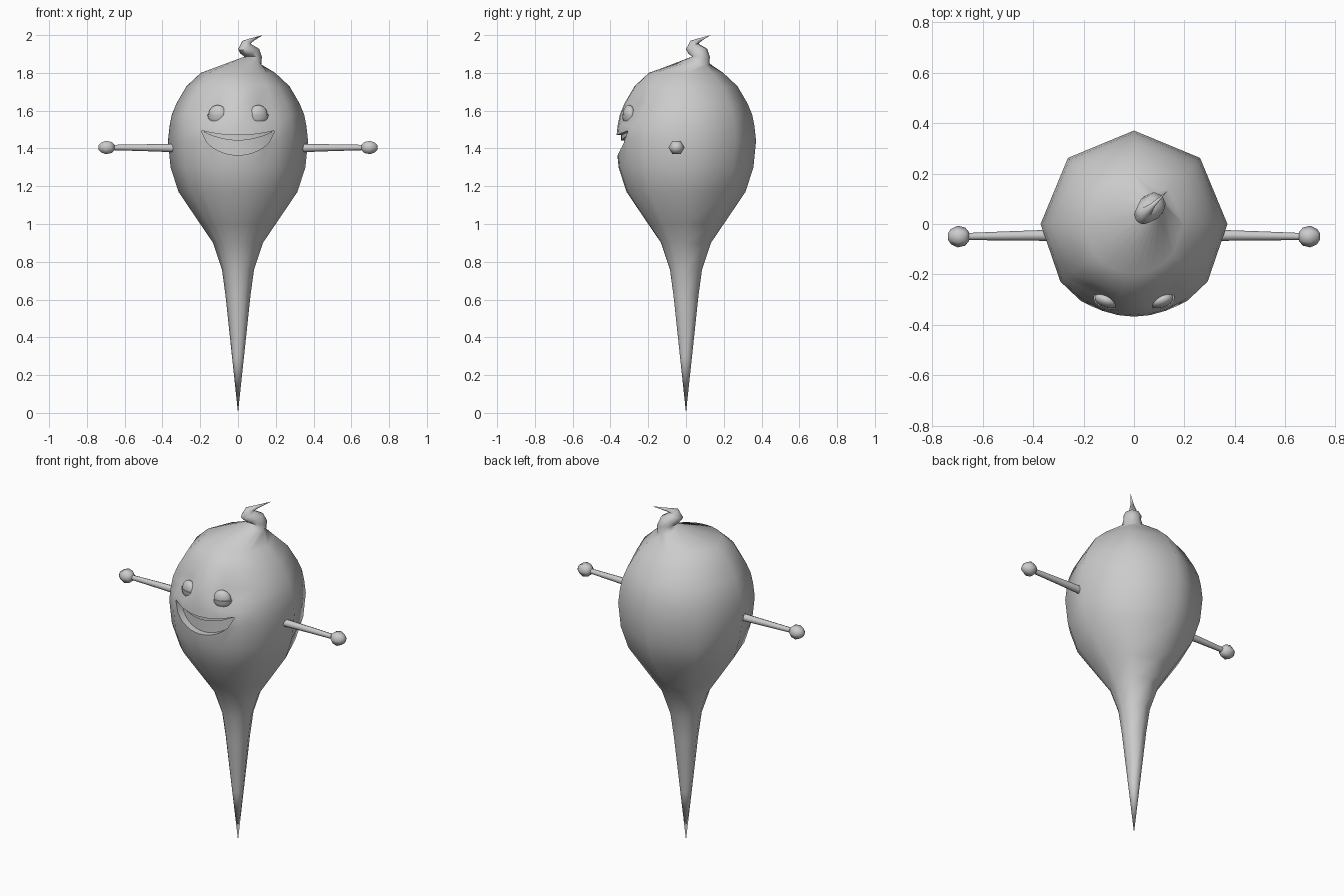
import bpy, bmesh, math
from mathutils import Vector

if "Cube" in bpy.data.objects:
    bpy.data.objects.remove(bpy.data.objects["Cube"])

grey = bpy.data.materials.new("plain grey")
grey.diffuse_color = (0.6, 0.6, 0.6, 1)
grey.use_nodes = True
grey.node_tree.nodes["Principled BSDF"].inputs["Base Color"].default_value = grey.diffuse_color


def finish(name, bm, angle=60):
    """Turn a bmesh into a smooth shaded grey object."""
    bmesh.ops.recalc_face_normals(bm, faces=bm.faces)
    mesh = bpy.data.meshes.new(name)
    bm.to_mesh(mesh)
    bm.free()
    ob = bpy.data.objects.new(name, mesh)
    bpy.context.collection.objects.link(ob)
    mesh.materials.append(grey)
    smooth(ob, angle)
    return ob


def smooth(ob, angle=60):
    bpy.ops.object.select_all(action='DESELECT')
    ob.select_set(True)
    bpy.context.view_layer.objects.active = ob
    bpy.ops.object.shade_smooth_by_angle(angle=math.radians(angle))


def bridge(bm, rings, ends=True):
    """Join rings of vertices with quads."""
    n = len(rings[0])
    for a, b in zip(rings, rings[1:]):
        for i in range(n):
            j = (i + 1) % n
            bm.faces.new((a[i], a[j], b[j], b[i]))
    if ends:
        bm.faces.new(rings[0])
        bm.faces.new(rings[-1])


# Body and topknot: diagonal centre shift, height, radius, diagonal tilt
PROFILE = [(0, .30, .032, 0), (0, .62, .066, 0), (0, .76, .085, 0), (0, .90, .132, 0),
           (0, 1.0, .20, 0), (0, 1.17, .315, 0), (0, 1.30, .357, 0), (0, 1.44, .371, 0),
           (0, 1.52, .362, 0), (0, 1.58, .350, 0), (0, 1.64, .325, 0), (0, 1.73, .272, 0),
           (0, 1.80, .197, 0), (.07, 1.86, .055, -.3), (.08, 1.887, .046, 0),
           (.062, 1.915, .05, .25), (.038, 1.937, .038, .3), (.045, 1.962, .022, -.3),
           (.075, 1.976, .010, -.5)]
HALF = [0, 10, 20, 35, 52]          # extra columns across the face
ANGLES = ([-90 + a for a in HALF] + [0, 45, 90, 135, 180]
          + [270 - a for a in reversed(HALF[1:])])

bm = bmesh.new()
rings = []
for shift, z, r, tilt in PROFILE:
    ring = []
    for deg in ANGLES:
        off = abs((deg + 90 + 180) % 360 - 180)
        rad = r
        if 1.55 < z < 1.66 and 15 < off < 40:   # eye sockets
            rad -= .025
        dx, dy = rad * math.cos(math.radians(deg)), rad * math.sin(math.radians(deg))
        ring.append(bm.verts.new((shift + dx, shift + dy, z + tilt * (dx + dy))))
    rings.append(ring)
bridge(bm, rings, False)
for ring, tip in ((rings[0], (0, 0, 0)), (rings[-1], (.132, .13, 2.0))):
    v = bm.verts.new(tip)
    for i in range(len(ring)):
        bm.faces.new((ring[i], ring[(i + 1) % len(ring)], v))
body = finish("body", bm)


def crescent(name, width, top, bottom, front, back, columns=14):
    """Curved strip between two height curves, wrapped round the face."""
    bm = bmesh.new()
    cols = []
    for i in range(columns + 1):
        t = -1 + 2 * i / columns
        x = width * t
        yf, yb = (-math.sqrt(r * r - x * x) for r in (front, back))
        cols.append([bm.verts.new(p) for p in ((x, yf, top(t)), (x, yb, top(t)),
                                               (x, yb, bottom(t)), (x, yf, bottom(t)))])
    bridge(bm, cols)
    return finish(name, bm, 40)


# Grinning mouth cut into the body
def lip(t):
    return 1.47 + .024 * t * t


cutter = crescent("mouth_cutter", .19, lip,
                  lambda t: 1.484 - .119 * math.sqrt(max(0, 1 - t * t)) ** 1.2, .5, .325)
mod = body.modifiers.new("mouth", 'BOOLEAN')
mod.operation = 'DIFFERENCE'
mod.solver = 'EXACT'
mod.object = cutter
bpy.ops.object.select_all(action='DESELECT')
bpy.context.view_layer.objects.active = body
body.select_set(True)
bpy.ops.object.modifier_apply(modifier=mod.name)
bpy.data.objects.remove(cutter)
smooth(body)

# Upper teeth
crescent("teeth", .18, lambda t: lip(t) + .005, lambda t: 1.442 + .044 * t * t, .343, .31)

# Eyes with lower lids, arms and hands on both sides
for side, s in (("left", 1), ("right", -1)):
    for part, r in (("eye", .050), ("lower_lid", .056)):
        bm = bmesh.new()
        bmesh.ops.create_uvsphere(bm, u_segments=16, v_segments=10, radius=r)
        if part == "lower_lid":
            cut = bmesh.ops.bisect_plane(bm, geom=bm.verts[:] + bm.edges[:] + bm.faces[:],
                                         plane_co=(0, 0, 0), plane_no=(0, 0, 1),
                                         clear_outer=True)
            edges = [g for g in cut["geom_cut"] if isinstance(g, bmesh.types.BMEdge)]
            if not edges:
                edges = [e for e in bm.edges if e.is_boundary]
            bmesh.ops.holes_fill(bm, edges=edges)
        bmesh.ops.scale(bm, verts=bm.verts, vec=(1, .6, 1))
        ob = finish(f"{side}_{part}", bm)
        ob.location = (s * .108, -.302, 1.58)
        ob.rotation_euler.z = s * math.radians(18)

    # Arm
    bm = bmesh.new()
    rings = []
    for x, y, z, r in ((.335, -.045, 1.402, .022), (.50, -.047, 1.404, .018),
                       (.67, -.05, 1.405, .014)):
        rings.append([bm.verts.new((s * x, y + r * math.cos(a * math.pi / 4),
                                    z + r * math.sin(a * math.pi / 4))) for a in range(8)])
    bridge(bm, rings)
    finish(f"{side}_arm", bm)

    # Hand
    bm = bmesh.new()
    rings = []
    for x, r in ((.655, .018), (.67, .036), (.70, .043), (.727, .03), (.739, .012)):
        rings.append([bm.verts.new((s * x, -.05 + r * math.cos(a * math.pi / 3),
                                    1.405 + .95 * r * math.sin(a * math.pi / 3)))
                      for a in range(6)])
    bridge(bm, rings)
    finish(f"{side}_hand", bm, 75)
